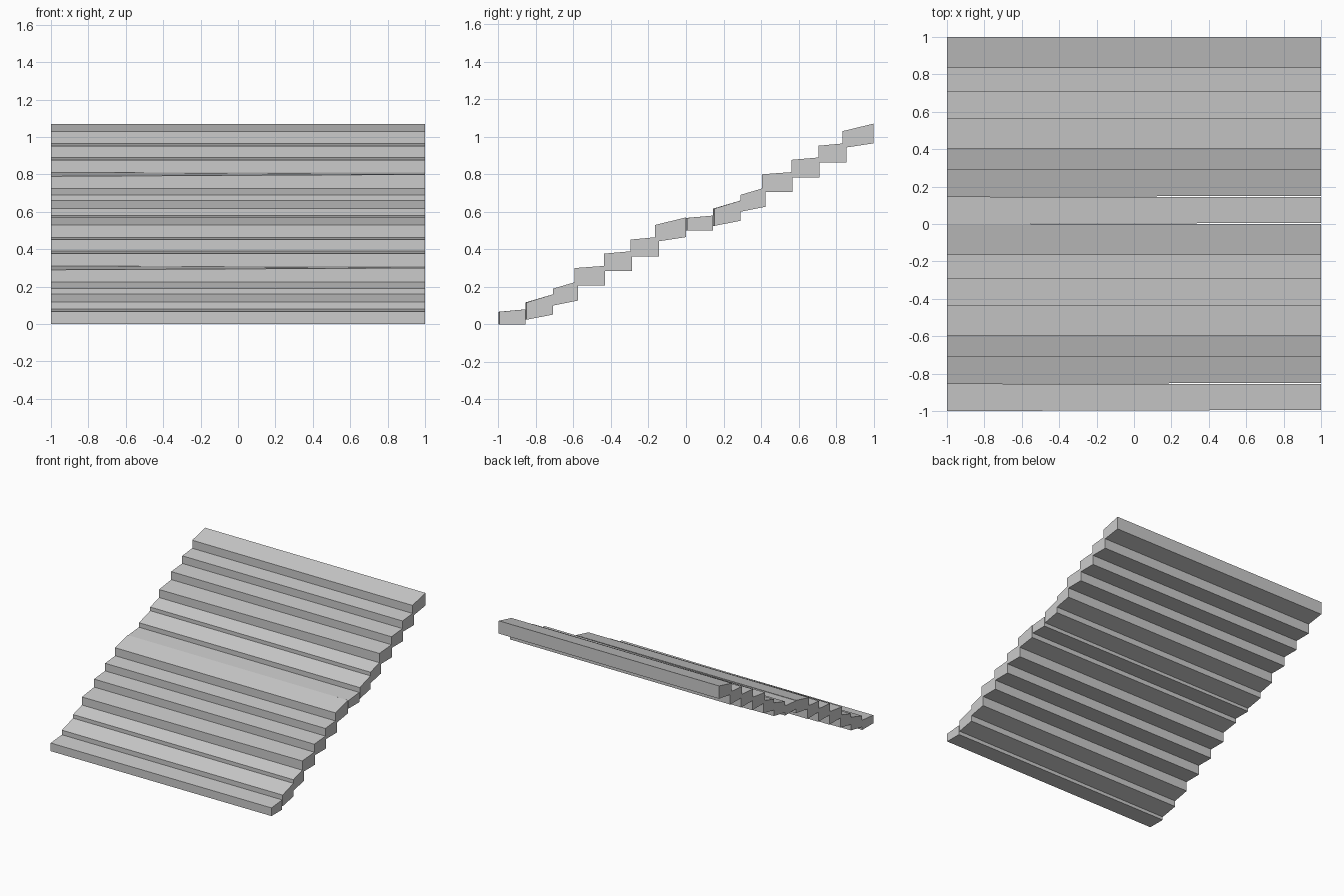
import bpy

# One flight of seven treads:
# front y, back y, top front z, top back z, bottom front z, bottom back z, skew in y, skew in z
TREADS = [
    (-1.000, -0.856, 0.067, 0.080, 0.000, 0.000, 0.006, 0.000),
    (-0.855, -0.710, 0.117, 0.160, 0.025, 0.052, 0.006, 0.000),
    (-0.710, -0.575, 0.190, 0.230, 0.100, 0.127, 0.000, 0.000),
    (-0.595, -0.431, 0.290, 0.312, 0.206, 0.206, 0.000, 0.010),
    (-0.438, -0.288, 0.377, 0.390, 0.284, 0.284, 0.000, 0.000),
    (-0.295, -0.145, 0.452, 0.466, 0.362, 0.362, 0.000, 0.000),
    (-0.165, 0.000, 0.530, 0.570, 0.440, 0.465, 0.000, 0.000),
]


def tread(name, t, dy, dz):
    """Full-width slab with a gently sloping top."""
    yf, yb, tf, tb, bf, bb, sy, sz = t
    verts = []
    for x, k in ((-1, 0), (1, 1)):
        verts += [(x, yf + sy * k + dy, bf + dz), (x, yb + dy, bb + dz),
                  (x, yb + dy, tb + dz), (x, yf + sy * k + dy, tf + sz * k + dz)]
    faces = [(3, 2, 1, 0), (4, 5, 6, 7)]
    faces += [(i, (i + 1) % 4, (i + 1) % 4 + 4, i + 4) for i in range(4)]
    mesh = bpy.data.meshes.new(name)
    mesh.from_pydata(verts, [], faces)
    mesh.update()
    bpy.context.collection.objects.link(bpy.data.objects.new(name, mesh))


# Lower flight, then the same flight repeated higher and further back
for flight, part in enumerate(("lower", "upper")):
    for i, t in enumerate(TREADS):
        tread(f"{part}_tread_{i + 1}", t, flight * 1.0, flight * 0.5)
